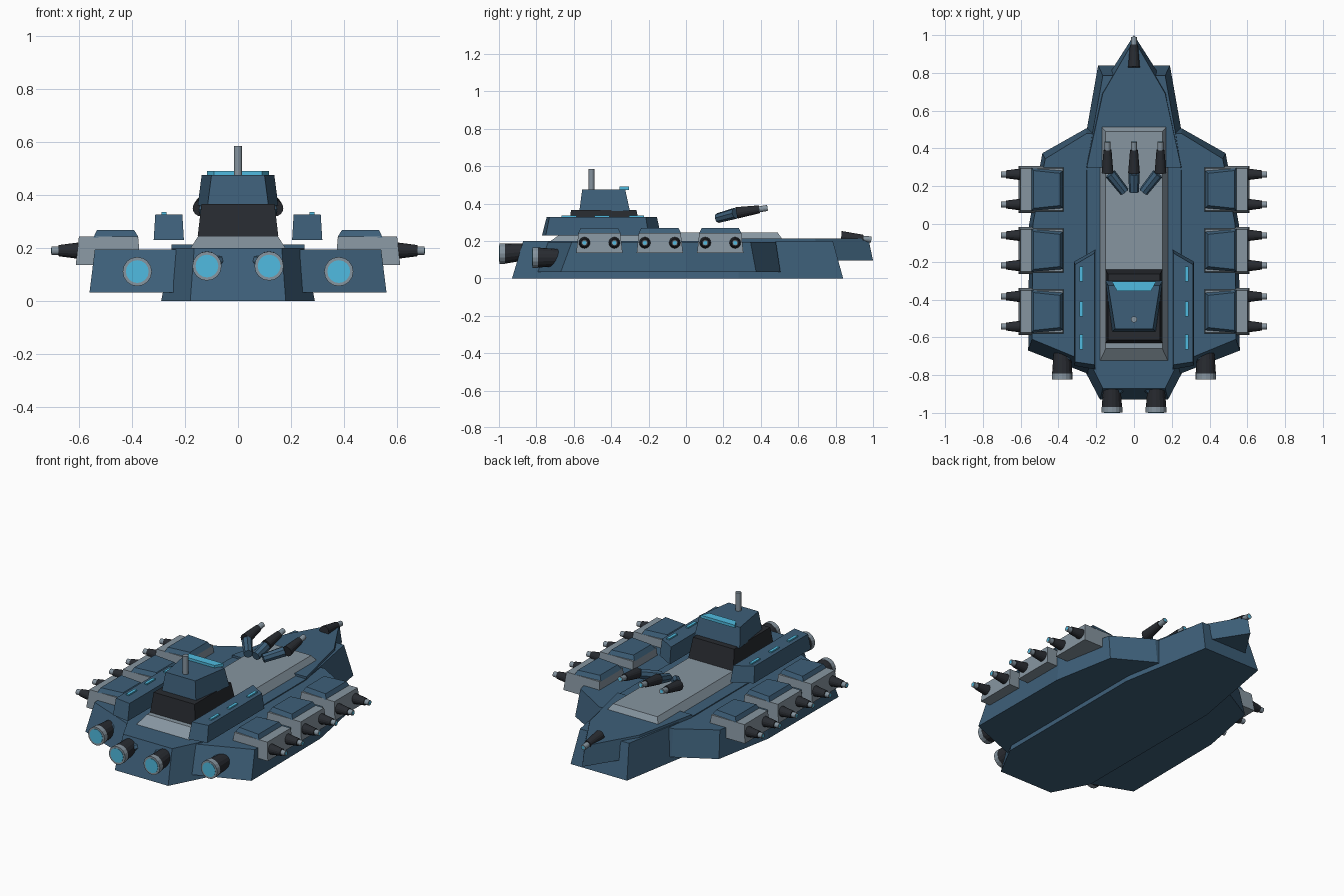
import bpy, bmesh, math
from mathutils import Vector

if "Cube" in bpy.data.objects:
    bpy.data.objects.remove(bpy.data.objects["Cube"])


def material(name, c):
    m = bpy.data.materials.new(name)
    m.diffuse_color = (*c, 1)
    m.use_nodes = True
    m.node_tree.nodes["Principled BSDF"].inputs["Base Color"].default_value = m.diffuse_color
    return m


BLUE = material("hull_blue", (0.047, 0.114, 0.19))
GREY = material("armour_grey", (0.24, 0.30, 0.35))
DARK = material("dark_metal", (0.021, 0.024, 0.03))
CYAN = material("glow_cyan", (0.08, 0.50, 0.75))


def finish(bm, name, mat):
    bmesh.ops.recalc_face_normals(bm, faces=bm.faces)
    me = bpy.data.meshes.new(name)
    bm.to_mesh(me)
    bm.free()
    me.materials.append(mat)
    ob = bpy.data.objects.new(name, me)
    bpy.context.collection.objects.link(ob)
    return ob


def loft(name, low, high, z0, z1, mat, s=1):
    """Prism between two outlines with the same point count; s=-1 mirrors in x."""
    bm = bmesh.new()
    a = [bm.verts.new((s * x, y, z0)) for x, y in low]
    b = [bm.verts.new((s * x, y, z1)) for x, y in high]
    bm.faces.new(a)
    bm.faces.new(b)
    for i in range(len(a)):
        j = (i + 1) % len(a)
        bm.faces.new((a[i], a[j], b[j], b[i]))
    return finish(bm, name, mat)


def sym(half):
    """Complete a right-hand half outline across x = 0."""
    return half + [(-x, y) for x, y in reversed(half) if x > 0]


def rect(x0, x1, y0, y1):
    return [(x0, y0), (x1, y0), (x1, y1), (x0, y1)]


def tube(name, p, q, r0, r1, mat, n=16):
    p, q = Vector(p), Vector(q)
    bm = bmesh.new()
    bmesh.ops.create_cone(bm, cap_ends=True, segments=n, radius1=r0, radius2=r1, depth=(q - p).length)
    ob = finish(bm, name, mat)
    ob.location = (p + q) / 2
    ob.rotation_euler = (q - p).to_track_quat('Z', 'Y').to_euler()
    return ob


def gun(name, p, q):
    """Dark tapered sleeve, grey muzzle and glowing bore."""
    p, q = Vector(p), Vector(q)
    d = (q - p).normalized()
    m = p.lerp(q, 0.74)
    tube(name + "_sleeve", p, m, 0.031, 0.021, DARK)
    tube(name + "_muzzle", m - d * 0.01, q, 0.016, 0.016, GREY)
    tube(name + "_bore", q - d * 0.01, q + d * 0.001, 0.010, 0.010, CYAN)


# Central hull
loft("central_hull",
     sym([(0.18, -0.93), (0.29, -0.72), (0.29, 0.28), (0.25, 0.50), (0.19, 0.84)]),
     sym([(0.165, -0.87), (0.25, -0.70), (0.25, 0.28), (0.22, 0.48), (0.165, 0.785)]),
     0, 0.20, BLUE)

# Pointed prow overhanging the bow
loft("prow", sym([(0.26, 0.30), (0.185, 0.71), (0, 1.0)]),
     sym([(0.25, 0.30), (0.165, 0.69), (0, 0.975)]), 0.095, 0.213, BLUE)
gun("prow_gun", (0, 0.83, 0.222), (0, 0.99, 0.208))

# Raised deck
loft("raised_deck", rect(-0.182, 0.182, -0.73, 0.525), rect(-0.15, 0.15, -0.66, 0.49), 0.195, 0.245, GREY)

# Command tower
loft("tower_base", rect(-0.152, 0.152, -0.63, -0.24), rect(-0.138, 0.138, -0.615, -0.265), 0.245, 0.365, DARK)
loft("tower_cabin", [(-0.115, -0.57), (0.115, -0.57), (0.152, -0.30), (-0.152, -0.30)],
     [(-0.10, -0.555), (0.10, -0.555), (0.137, -0.325), (-0.137, -0.325)], 0.36, 0.475, BLUE)
win = [(-0.09, -0.355), (0.09, -0.355), (0.117, -0.305), (-0.117, -0.305)]
loft("tower_window", win, win, 0.473, 0.49, CYAN)
tube("antenna", (0, -0.505, 0.47), (0, -0.505, 0.585), 0.016, 0.016, GREY)

for s, side in ((1, "right"), (-1, "left")):
    # Side hull
    loft(side + "_side_hull",
         [(0.2, -0.81), (0.56, -0.67), (0.555, 0.0), (0.485, 0.375), (0.255, 0.505), (0.2, 0.505)],
         [(0.2, -0.75), (0.54, -0.61), (0.535, 0.0), (0.47, 0.345), (0.25, 0.48), (0.2, 0.48)],
         0.033, 0.195, BLUE, s)

    # Upper rail with light strips
    loft(side + "_rail", [(0.204, -0.77), (0.318, -0.75), (0.318, -0.20), (0.204, -0.135)],
         [(0.21, -0.745), (0.312, -0.73), (0.312, -0.215), (0.21, -0.155)], 0.23, 0.327, BLUE, s)
    for y in (-0.265, -0.45, -0.625):
        strip = rect(0.27, 0.288, y - 0.04, y + 0.04)
        loft(side + "_rail_light", strip, strip, 0.32, 0.335, CYAN, s)

    # Three gun batteries
    for y in (0.183, -0.14, -0.463):
        loft(side + "_battery", rect(0.367, 0.612, y - 0.124, y + 0.124),
             rect(0.377, 0.60, y - 0.112, y + 0.112), 0.135, 0.243, GREY, s)
        pad = [(0.375, y - 0.10), (0.545, y - 0.122 + 0.008), (0.545, y + 0.114), (0.375, y + 0.10)]
        top = [(0.392, y - 0.085), (0.532, y - 0.10), (0.532, y + 0.10), (0.392, y + 0.085)]
        loft(side + "_battery_pad", pad, top, 0.24, 0.268, BLUE, s)
        for dy in (-0.08, 0.08):
            gun(side + "_battery_gun", (s * 0.60, y + dy, 0.19), (s * 0.704, y + dy, 0.19))

    # Inner and outer engines
    for tag, x, z, y0, y1, tilt in (("inner", 0.117, 0.132, -0.998, -0.84, 0.012),
                                    ("outer", 0.38, 0.111, -0.822, -0.66, 0.0)):
        tube(f"{side}_{tag}_engine", (s * x, y1, z + tilt), (s * x, y0 + 0.025, z), 0.044, 0.054, DARK)
        tube(f"{side}_{tag}_nozzle", (s * x, y0 + 0.03, z), (s * x, y0, z), 0.055, 0.055, GREY)
        tube(f"{side}_{tag}_glow", (s * x, y0 + 0.01, z), (s * x, y0 - 0.002, z), 0.043, 0.043, CYAN)
        tube(f"{side}_{tag}_bracket", (s * (x - 0.01), y1 - 0.06, z + 0.01),
             (s * (x - 0.06), y1 - 0.01, z + 0.02), 0.026, 0.026, BLUE, 8)

# Triple fore turret
for i in (-1, 0, 1):
    tube("turret_arm", (i * 0.05, 0.17, 0.322), (i * 0.125, 0.265, 0.348), 0.026, 0.03, BLUE, 8)
    gun("turret_gun", (i * 0.14, 0.27, 0.35), (i * 0.14, 0.435, 0.376))
